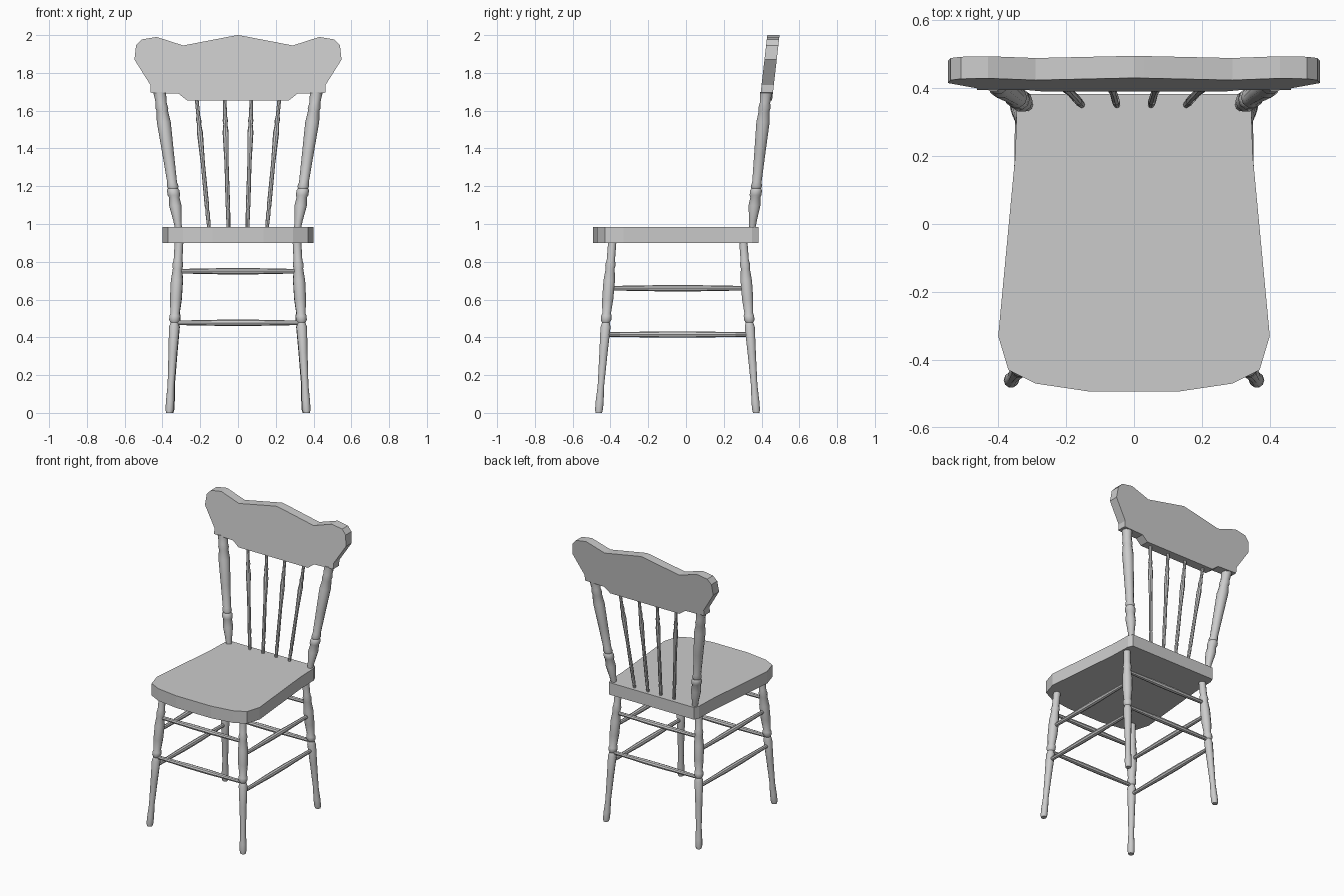
import bpy
import bmesh
from math import cos, sin, pi, radians
from mathutils import Vector, Matrix

if "Cube" in bpy.data.objects:
    bpy.data.objects.remove(bpy.data.objects["Cube"])


def finish(name, bm):
    bmesh.ops.recalc_face_normals(bm, faces=bm.faces[:])
    me = bpy.data.meshes.new(name)
    bm.to_mesh(me)
    bm.free()
    ob = bpy.data.objects.new(name, me)
    bpy.context.collection.objects.link(ob)
    return ob


def mirrored(half):
    """Close a right-hand half outline with its mirror image across x = 0."""
    return half + [(-x, v) for x, v in reversed(half) if x > 0]


def slab(name, outline, place, offset):
    """Flat board: outline mapped into 3D by place, thickened by offset."""
    bm = bmesh.new()
    face = bm.faces.new([bm.verts.new(place(a, b)) for a, b in outline])
    ext = bmesh.ops.extrude_face_region(bm, geom=[face], use_keep_orig=True)
    moved = [g for g in ext["geom"] if isinstance(g, bmesh.types.BMVert)]
    bmesh.ops.translate(bm, verts=moved, vec=Vector(offset))
    return finish(name, bm)


def turned(name, start, end, profile, sides=10):
    """Lathe-turned rod; profile holds (fraction along, radius)."""
    a, b = Vector(start), Vector(end)
    rot = (b - a).to_track_quat('Z', 'Y').to_matrix()
    level = abs(b.z - a.z) > 0.3  # uprights get horizontal rings
    if level:
        rot = Matrix.Identity(3)
    bm = bmesh.new()
    rings = []
    for t, r in profile:
        c = a.lerp(b, t)
        rings.append([bm.verts.new(c + rot @ Vector((r * cos(2 * pi * i / sides),
                                                     r * sin(2 * pi * i / sides), 0)))
                      for i in range(sides)])
    for lo, hi in zip(rings, rings[1:]):
        for i in range(sides):
            j = (i + 1) % sides
            bm.faces.new((lo[i], lo[j], hi[j], hi[i]))
    bm.faces.new(rings[0])
    bm.faces.new(rings[-1])
    ob = finish(name, bm)
    ob.data.shade_smooth()
    ob.data.set_sharp_from_angle(angle=radians(40))
    return ob


# Seat
seat = mirrored([(0.135, -0.493), (0.29, -0.47), (0.37, -0.43), (0.40, -0.33),
                 (0.35, 0.20), (0.345, 0.35), (0.33, 0.383)])
slab("seat", seat, lambda x, y: (x, y, 0.90), (0, 0, 0.085))

# Crest rail, leaning backwards
crest = mirrored([(0, 2.0), (0.03, 1.995), (0.29, 1.945), (0.43, 1.99), (0.51, 1.977),
                  (0.54, 1.945), (0.548, 1.87), (0.463, 1.735), (0.463, 1.695),
                  (0.315, 1.69), (0.27, 1.655)])
slab("crest_rail", crest, lambda x, z: (x, 0.39 + (z - 1.65) * 0.115, z), (0, 0.065, 0))

LEG = [(0, 0.018), (0.02, 0.022), (0.07, 0.022), (0.16, 0.018), (0.35, 0.023),
       (0.50, 0.028), (0.525, 0.021), (0.54, 0.029), (0.565, 0.029), (0.58, 0.024),
       (0.66, 0.031), (0.77, 0.032), (0.84, 0.025), (0.86, 0.029), (0.89, 0.023),
       (1, 0.023)]
POST = [(0, 0.018), (0.06, 0.022), (0.17, 0.033), (0.23, 0.028), (0.245, 0.033),
        (0.28, 0.033), (0.295, 0.027), (0.31, 0.031), (0.34, 0.026), (0.55, 0.031),
        (0.78, 0.037), (0.86, 0.030), (0.88, 0.034), (0.92, 0.029), (1, 0.034)]
SPINDLE = [(0, 0.009), (0.12, 0.012), (0.15, 0.009), (0.17, 0.012), (0.5, 0.011),
           (0.74, 0.016), (0.80, 0.011), (0.83, 0.014), (0.87, 0.010), (1, 0.010)]
STRETCHER = [(0, 0.012), (0.28, 0.015), (0.38, 0.017), (0.62, 0.017), (0.72, 0.015),
             (1, 0.012)]

FRONT = (Vector((0.363, -0.462, 0)), Vector((0.312, -0.39, 0.91)))
BACK = (Vector((0.36, 0.372, 0)), Vector((0.312, 0.303, 0.91)))


def on_leg(leg, z, s):
    p = leg[0].lerp(leg[1], z / 0.91)
    return Vector((s * p.x, p.y, z))


for side, s in (("left", -1), ("right", 1)):
    # Legs
    for label, leg in (("front", FRONT), ("back", BACK)):
        turned(f"{label}_leg_{side}", on_leg(leg, 0, s), on_leg(leg, 0.91, s), LEG)
    # Back posts
    turned(f"back_post_{side}", (s * 0.315, 0.35, 0.975), (s * 0.415, 0.424, 1.70), POST)
    # Spindles
    for n, (lo, hi) in enumerate(((0.05, 0.071), (0.153, 0.219)), 1):
        turned(f"spindle_{side}_{n}", (s * lo, 0.35, 0.975), (s * hi, 0.422, 1.665),
               SPINDLE, 8)
    # Side stretchers
    for label, z in (("lower", 0.415), ("upper", 0.66)):
        turned(f"{label}_side_stretcher_{side}", on_leg(FRONT, z, s), on_leg(BACK, z, s),
               STRETCHER, 8)

# Front and back stretchers
for label, leg in (("front", FRONT), ("back", BACK)):
    for level, z in (("lower", 0.477), ("upper", 0.75)):
        turned(f"{level}_{label}_stretcher", on_leg(leg, z, -1), on_leg(leg, z, 1),
               STRETCHER, 8)
